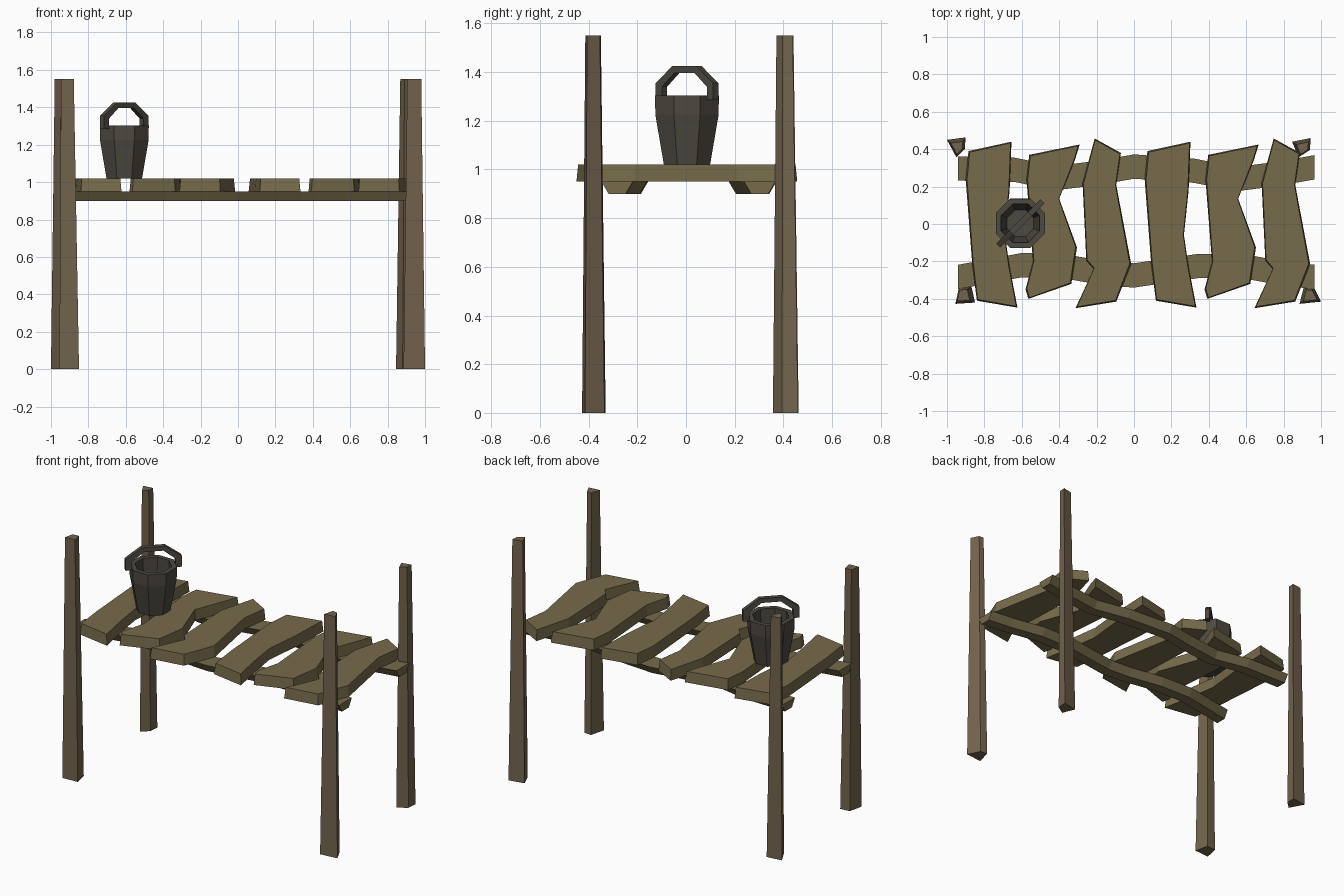
import bpy, bmesh, math

if "Cube" in bpy.data.objects:
    bpy.data.objects.remove(bpy.data.objects["Cube"])


def material(name, rgb):
    m = bpy.data.materials.new(name)
    m.diffuse_color = (*rgb, 1)
    m.use_nodes = True
    m.node_tree.nodes["Principled BSDF"].inputs["Base Color"].default_value = m.diffuse_color
    return m


PLANK = material("olive wood", (0.18, 0.145, 0.07))
POST = material("brown wood", (0.17, 0.125, 0.075))
IRON = material("dark bucket", (0.075, 0.065, 0.052))


def loft(name, rings, mat, closed=False):
    """Join equal-sized point rings with quads; cap the ends unless closed."""
    bm = bmesh.new()
    vs = [[bm.verts.new(p) for p in r] for r in rings]
    n = len(rings[0])
    pairs = list(zip(vs, vs[1:])) + ([(vs[-1], vs[0])] if closed else [])
    for a, b in pairs:
        for i in range(n):
            j = (i + 1) % n
            bm.faces.new((a[i], a[j], b[j], b[i]))
    if not closed:
        bm.faces.new(vs[0])
        bm.faces.new(vs[-1])
    bmesh.ops.recalc_face_normals(bm, faces=bm.faces)
    me = bpy.data.meshes.new(name)
    bm.to_mesh(me)
    bm.free()
    me.materials.append(mat)
    ob = bpy.data.objects.new(name, me)
    bpy.context.collection.objects.link(ob)
    return ob


# Three crooked planks, repeated once along x
outlines = [
    [(-.885, .39), (-.90, .24), (-.865, -.215), (-.84, -.41), (-.623, -.447),
     (-.665, -.23), (-.69, -.06), (-.665, .18), (-.655, .44)],
    [(-.56, .37), (-.575, .24), (-.54, -.20), (-.58, -.35), (-.565, -.40),
     (-.335, -.32), (-.305, -.125), (-.40, .135), (-.315, .345), (-.29, .425)],
    [(-.21, .457), (-.275, .22), (-.255, -.195), (-.215, -.24), (-.313, -.45),
     (-.095, -.415), (-.015, -.215), (-.095, .21), (-.07, .38)],
]
for rep in range(2):
    for k, pts in enumerate(outlines):
        cx = sum(p[0] for p in pts) / len(pts)
        dx = 0.957 * rep
        bottom = [(x + dx, y, 0.95) for x, y in pts]
        top = [(cx + (x - cx) * 0.95 + dx, y * 0.985, 1.02) for x, y in pts]
        loft(f"plank_{rep * 3 + k + 1}", [bottom, top], PLANK)

# Wavy support beams, wider on top than below
beams = {
    "back_beam": [(-.94, .297), (-.64, .29), (-.42, .245), (-.18, .275), (0, .307),
                  (.32, .285), (.55, .24), (.78, .27), (.965, .303)],
    "front_beam": [(-.94, -.283), (-.60, -.22), (-.38, -.225), (-.15, -.265), (0, -.275),
                   (.34, -.225), (.58, -.225), (.80, -.265), (.965, -.283)],
}
for name, path in beams.items():
    loft(name, [[(x, y - .065, .951), (x, y + .065, .951),
                 (x, y + .035, .90), (x, y - .035, .90)] for x, y in path], PLANK)

# Four irregular tapered posts: base outline and top centre
posts = {
    "back_left_post": ([(-1, .45), (-.90, .463), (-.905, .40), (-.95, .357)], (-.94, .412)),
    "back_right_post": ([(.845, .44), (.945, .46), (.94, .395), (.88, .357)], (.905, .408)),
    "front_left_post": ([(-.955, -.427), (-.935, -.335), (-.87, -.33), (-.85, -.42)], (-.912, -.381)),
    "front_right_post": ([(.885, -.427), (.91, -.33), (.96, -.335), (1, -.415)], (.94, -.381)),
}
for name, (pts, (tx, ty)) in posts.items():
    cx, cy = (sum(p[i] for p in pts) / 4 for i in (0, 1))
    loft(name, [[(x, y, 0) for x, y in pts],
                [(tx + (x - cx) * .65, ty + (y - cy) * .65, 1.55) for x, y in pts]], POST)

# Octagonal bucket with hollow inside: (flat radius, z)
BX, BY = -.608, .004


def octagon(r, z):
    R = r / math.cos(math.pi / 8)
    return [(BX + R * math.cos((i + .5) * math.pi / 4),
             BY + R * math.sin((i + .5) * math.pi / 4), z) for i in range(8)]


profile = [(.095, 1.02), (.13, 1.225), (.131, 1.303), (.102, 1.303), (.10, 1.22), (.07, 1.05)]
loft("bucket", [octagon(r, z) for r, z in profile], IRON)

# Angular handle set diagonally over the bucket
outer = [(.167, 1.285), (.167, 1.355), (.07, 1.425)]
inner = [(.13, 1.285), (.13, 1.34), (.058, 1.397)]
d = math.sqrt(.5)
rings = []
for s, idx in ((-1, (0, 1, 2)), (1, (2, 1, 0))):
    for i in idx:
        ring = []
        for (u, z), w in ((outer[i], -.015), (outer[i], .015), (inner[i], .015), (inner[i], -.015)):
            ring.append((BX + (s * u - w) * d, BY + (s * u + w) * d, z))
        rings.append(ring)
loft("bucket_handle", rings, IRON)
